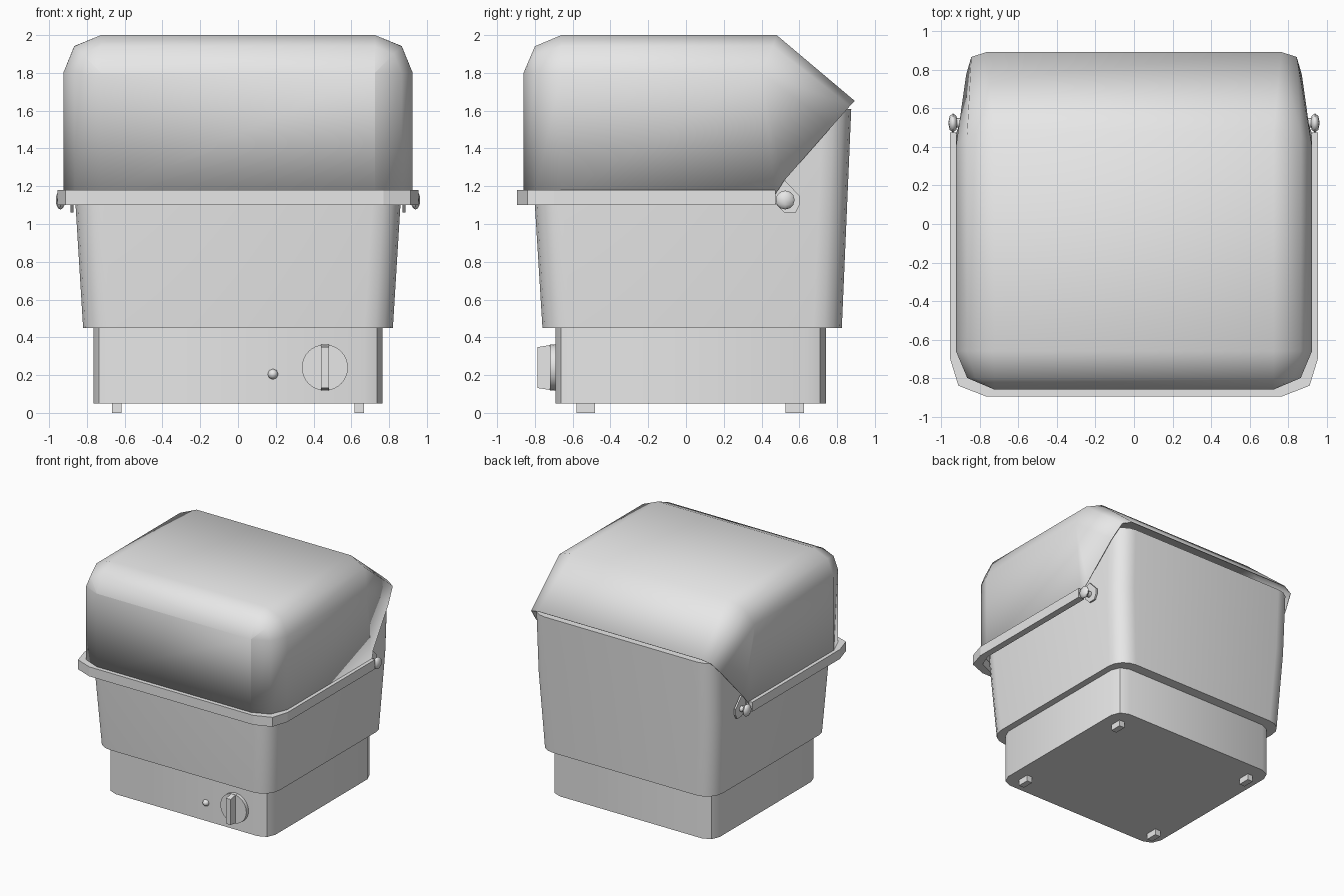
import bpy, bmesh, math
from mathutils import Matrix, Vector

cube = bpy.data.objects.get("Cube")
if cube:
    bpy.data.objects.remove(cube, do_unlink=True)

grey = bpy.data.materials.new("light grey")
grey.use_nodes = True
COLOUR = (0.8, 0.8, 0.8, 1)
grey.diffuse_color = COLOUR
grey.node_tree.nodes["Principled BSDF"].inputs["Base Color"].default_value = COLOUR


def finish(name, bm, smooth=None):
    bmesh.ops.recalc_face_normals(bm, faces=bm.faces)
    mesh = bpy.data.meshes.new(name)
    bm.to_mesh(mesh)
    bm.free()
    mesh.materials.append(grey)
    ob = bpy.data.objects.new(name, mesh)
    bpy.context.collection.objects.link(ob)
    if smooth:
        bpy.ops.object.select_all(action="DESELECT")
        ob.select_set(True)
        bpy.context.view_layer.objects.active = ob
        bpy.ops.object.shade_smooth_by_angle(angle=math.radians(smooth))
    return ob


def loft(name, rings, closed=True, caps=(True, True), smooth=None):
    bm = bmesh.new()
    rows = [[bm.verts.new(p) for p in ring] for ring in rings]
    n = len(rows[0])
    for a, b in zip(rows, rows[1:]):
        for i in range(n if closed else n - 1):
            j = (i + 1) % n
            bm.faces.new((a[i], a[j], b[j], b[i]))
    for row, cap in zip((rows[0], rows[-1]), caps):
        if cap:
            bm.faces.new(row)
    return finish(name, bm, smooth)


def rounded_ring(x, y0, y1, z, r, segments):
    """Rectangle from y0 to y1 with rounded corners."""
    points = []
    corners = [(x, y1), (-x, y1), (-x, y0), (x, y0)]
    for k, (cx, cy) in enumerate(corners):
        cx -= math.copysign(r, cx)
        cy -= r if cy == y1 else -r
        for s in range(segments + 1):
            a = math.pi / 2 * (k + s / segments)
            points.append((cx + r * math.cos(a), cy + r * math.sin(a), z))
    return points


def box(name, centre, size):
    bm = bmesh.new()
    bmesh.ops.create_cube(bm, size=1, matrix=Matrix.LocRotScale(Vector(centre), None, Vector(size)))
    return finish(name, bm)


# Base plinth
loft("base", [rounded_ring(0.765, -0.69, 0.74, z, 0.1, 2) for z in (0.05, 0.45)], smooth=30)

# Feet
for side, sx in (("left", 1), ("right", -1)):
    for end, y in (("front", -0.53), ("back", 0.575)):
        box(f"{end}_{side}_foot", (0.643 * sx, y, 0.026), (0.05, 0.098, 0.052))

# Flared body
loft("body", [rounded_ring(0.82, -0.76, 0.825, 0.45, 0.15, 4),
              rounded_ring(0.86, -0.80, 0.853, 1.10, 0.15, 4),
              rounded_ring(0.865, -0.81, 0.875, 1.61, 0.15, 4)], smooth=35)

# Hood: arched sections with a rounded front and a sloping back
BOTTOM, BEVEL = 1.15, 0.2


def arch(half):
    return half + [(-x, y, z) for x, y, z in reversed(half)]


def front_section(y, inset):
    r = BEVEL - inset
    x, top = 0.925 - inset, 2 - inset
    k = r * (1 - math.sqrt(0.5))
    return arch([(x, y, BOTTOM), (x, y, top - r), (x - k, y, top - k), (x - r, y, top)])


slope_top = arch([(0.925, 0.47, BOTTOM), (0.925, 0.40, 1.8), (0.867, 0.46, 1.942), (0.725, 0.48, 2)])
slope_end = arch([(0.905, 0.52, 1.23), (0.872, 0.775, 1.52), (0.845, 0.868, 1.625), (0.765, 0.893, 1.652)])
hood = loft("hood", [front_section(-0.86, BEVEL), front_section(-0.80, 0.059),
                     front_section(-0.66, 0), slope_top, slope_end],
            closed=False, caps=(True, False), smooth=60)
shell = hood.modifiers.new("shell", "SOLIDIFY")
shell.thickness = 0.006

# Rim band around the front and sides
outer = [(0.955, 0.475), (0.955, -0.70), (0.912, -0.84), (0.77, -0.895)]
inner = [(0.90, 0.475), (0.90, -0.68), (0.855, -0.79), (0.74, -0.84)]
outer += [(-x, y) for x, y in reversed(outer)]
inner += [(-x, y) for x, y in reversed(inner)]
loft("rim", [[(*o, 1.10), (*o, 1.18), (*i, 1.18), (*i, 1.10)] for o, i in zip(outer, inner)])

# Hinge lugs and pivots
lug = [(0.52, 1.235), (0.60, 1.15), (0.60, 1.10), (0.58, 1.06), (0.52, 1.06), (0.47, 1.11), (0.47, 1.19)]
for side, sx in (("left", 1), ("right", -1)):
    loft(f"{side}_hinge_lug", [[(sx * x, y, z) for y, z in lug] for x in (0.872, 0.886)])
    bm = bmesh.new()
    bmesh.ops.create_cone(bm, cap_ends=True, segments=8, radius1=0.025, radius2=0.025, depth=0.08,
                          matrix=Matrix.Translation((0.9 * sx, 0.525, 1.127)) @ Matrix.Rotation(math.pi / 2, 4, "Y"))
    finish(f"{side}_hinge_pin", bm, 50)
    bm = bmesh.new()
    bmesh.ops.create_uvsphere(bm, u_segments=8, v_segments=6, radius=0.05)
    bmesh.ops.scale(bm, verts=bm.verts, vec=(0.5, 1, 1))
    bmesh.ops.translate(bm, verts=bm.verts, vec=(0.94 * sx, 0.525, 1.127))
    finish(f"{side}_hinge_cap", bm, 50)

# Control knob: disc with a tapered grip
KX, KZ = 0.46, 0.24
to_front = Matrix.Rotation(math.pi / 2, 4, "X")
bm = bmesh.new()
bmesh.ops.create_cone(bm, cap_ends=True, segments=32, radius1=0.122, radius2=0.122, depth=0.035,
                      matrix=Matrix.Translation((KX, -0.702, KZ)) @ to_front)
finish("knob_disc", bm, 30)
loft("knob_grip", [[(KX + sx * 0.021, y, KZ + sz * h) for sx, sz in ((1, 1), (-1, 1), (-1, -1), (1, -1))]
                   for y, h in ((-0.70, 0.122), (-0.787, 0.108))])

# Indicator light
bm = bmesh.new()
bmesh.ops.create_uvsphere(bm, u_segments=8, v_segments=6, radius=0.028,
                          matrix=Matrix.Translation((0.185, -0.692, 0.205)) @ to_front)
finish("indicator_light", bm, 50)
